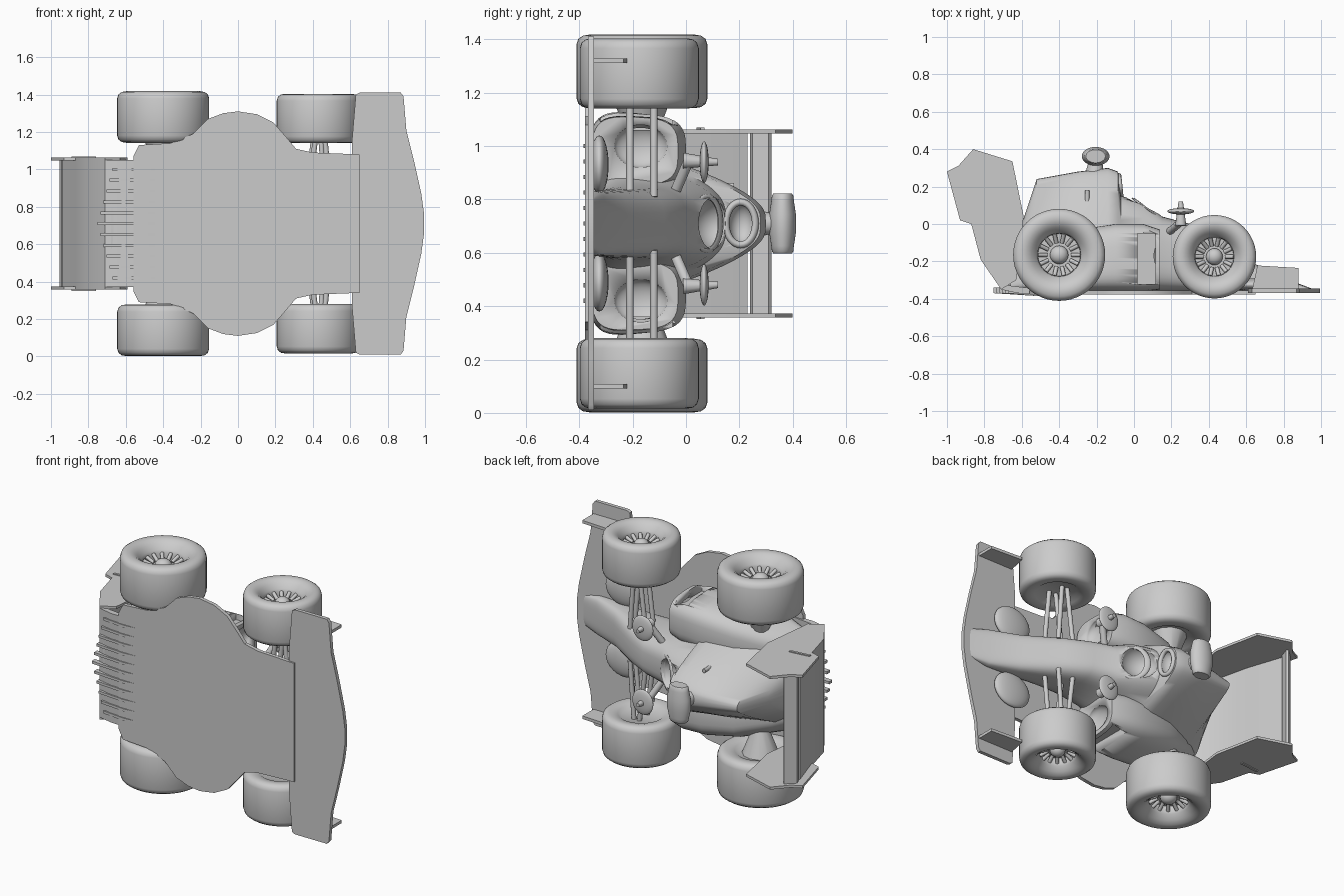
import bpy, bmesh, math
from mathutils import Vector

if "Cube" in bpy.data.objects:
    bpy.data.objects.remove(bpy.data.objects["Cube"])

grey = bpy.data.materials.new("body grey")
grey.use_nodes = True
grey.diffuse_color = (0.6, 0.6, 0.6, 1)
grey.node_tree.nodes["Principled BSDF"].inputs["Base Color"].default_value = (0.6, 0.6, 0.6, 1)

MID = 0.71  # the car lies on its side: width runs along z, car-up runs along +y


def place(x, w, h):
    return Vector((x, h, MID + w))


def finish(name, bm, angle=35):
    bmesh.ops.recalc_face_normals(bm, faces=bm.faces)
    mesh = bpy.data.meshes.new(name)
    bm.to_mesh(mesh)
    bm.free()
    ob = bpy.data.objects.new(name, mesh)
    bpy.context.collection.objects.link(ob)
    mesh.materials.append(grey)
    bpy.ops.object.select_all(action="DESELECT")
    ob.select_set(True)
    bpy.context.view_layer.objects.active = ob
    bpy.ops.object.shade_smooth_by_angle(angle=math.radians(angle))
    return ob


def prism(name, points, lo, hi, flat=False):
    """Extrude (x, width) points over height if flat, else (x, height) points over width."""
    bm = bmesh.new()
    rings = [[bm.verts.new(place(x, v, c) if flat else place(x, c, v)) for x, v in points]
             for c in (lo, hi)]
    for ring in rings:
        bm.faces.new(ring)
    for i in range(len(points)):
        j = (i + 1) % len(points)
        bm.faces.new((rings[0][i], rings[0][j], rings[1][j], rings[1][i]))
    return finish(name, bm)


def skin(bm, rings, caps=True):
    n = len(rings[0])
    for a, b in zip(rings, rings[1:]):
        for i in range(n):
            bm.faces.new((a[i], a[(i + 1) % n], b[(i + 1) % n], b[i]))
    if caps:
        bm.faces.new(rings[0])
        bm.faces.new(rings[-1])


def power(v, p):
    return math.copysign(abs(v) ** p, v)


def loft(name, sections, side=1, p=0.6, n=40):
    """Sections: x, width centre, half width, bottom, top, taper towards the top."""
    bm = bmesh.new()
    rings = []
    for x, wc, hw, lo, hi, taper in sections:
        ring = []
        for k in range(n):
            a = math.tau * k / n
            up = power(math.sin(a), p)
            w = hw * power(math.cos(a), p) * (1 - taper * (up + 1) / 2)
            ring.append(bm.verts.new(place(x, side * (wc + w), (lo + hi) / 2 + up * (hi - lo) / 2)))
        rings.append(ring)
    skin(bm, rings)
    return finish(name, bm, 50)


def lathe(name, x, w, h, profile, rx, rh, half):
    """Turn a (radius, width) profile around the width axis."""
    bm = bmesh.new()
    turn = [math.tau * k / 48 for k in range(48)]
    skin(bm, [[bm.verts.new(place(x + r * rx * math.cos(t), w + a * half, h + r * rh * math.sin(t)))
               for t in turn] for r, a in profile])
    return finish(name, bm, 45)


def ball(name, x, w, h, sx, sw, sh):
    bm = bmesh.new()
    bmesh.ops.create_uvsphere(bm, u_segments=24, v_segments=14, radius=1)
    for v in bm.verts:
        v.co = place(x + v.co.x * sx, w + v.co.z * sw, h + v.co.y * sh)
    return finish(name, bm, 60)


def rod(name, start, end, radius, tip=None):
    a, b = place(*start), place(*end)
    bm = bmesh.new()
    bmesh.ops.create_cone(bm, cap_ends=True, segments=12, radius1=radius, radius2=tip or radius,
                          depth=(b - a).length)
    turn = (b - a).to_track_quat("Z", "Y")
    for v in bm.verts:
        v.co = turn @ v.co + (a + b) / 2
    return finish(name, bm)


def hoop(name, x, h, rw, rh, lean, thick):
    """Elliptical ring facing forward, leaning back by the given slope."""
    bm = bmesh.new()
    rings = []
    for i in range(33):
        a = math.tau * i / 32
        ring = []
        for k in range(8):
            b = math.tau * k / 8
            r = thick * math.cos(b)
            up = (rh + r) * math.sin(a)
            ring.append(bm.verts.new(place(x + thick * math.sin(b) - lean * up,
                                           (rw + r) * math.cos(a), h + up)))
        rings.append(ring)
    skin(bm, rings, caps=False)
    bmesh.ops.remove_doubles(bm, verts=bm.verts, dist=0.0001)
    return finish(name, bm, 60)


def carve(ob, cutter):
    mod = ob.modifiers.new("cut", "BOOLEAN")
    mod.operation, mod.object, mod.solver = "DIFFERENCE", cutter, "EXACT"
    bpy.context.view_layer.objects.active = ob
    bpy.ops.object.modifier_apply(modifier="cut")
    bpy.data.objects.remove(cutter)


def wheel(name, x, h, w, radius, half, side):
    lathe(name + "_tyre", x, w, h,
          [(.02, -.8), (.5, -.8), (.6, -.92), (.8, -1), (.9, -.97), (.97, -.88), (1, -.72),
           (1, .72), (.97, .88), (.9, .97), (.8, 1), (.7, .97), (.6, .85), (.5, .65),
           (.47, .55), (.46, .3), (.02, .3)], radius, radius, side * half)
    ball(name + "_hub", x, w + side * half * .35, h, .2 * radius, .3 * half, .2 * radius)
    for k in range(14):
        c, s = math.cos(math.tau * k / 14), math.sin(math.tau * k / 14)
        rod(name + "_spoke", (x + .27 * radius * c, w + side * half * .35, h + .27 * radius * s),
            (x + .47 * radius * c, w + side * half * .52, h + .47 * radius * s), .011)


def mirrored(half):
    return half + [(x, -w) for x, w in reversed(half)]


# Floor, front wing
prism("floor", mirrored([(-.56, .36), (-.53, .42), (-.36, .43), (-.24, .48), (-.16, .56), (-.08, .59),
                         (0, .60), (.1, .585), (.19, .54), (.26, .46), (.31, .40), (.4, .38),
                         (.65, .37)]), -.378, -.355, True)
prism("front_wing", mirrored([(.61, .45), (.63, .69), (.65, .70), (.87, .70), (.885, .68), (.9, .5),
                              (.94, .34), (.98, .16), (.995, .05)]), -.368, -.345, True)

# Hull with nose, engine cover, cockpit
hull = loft("hull", [(-.68, 0, .26, -.36, -.2, .4), (-.59, 0, .31, -.36, .03, .85),
                     (-.52, 0, .34, -.36, .24, .88), (-.3, 0, .37, -.36, .28, .8),
                     (-.14, 0, .35, -.36, .30, .7), (-.085, 0, .34, -.36, .28, .7),
                     (-.07, 0, .31, -.36, .15, .55), (.05, 0, .25, -.36, .125, .44),
                     (.15, 0, .18, -.36, .04, .25), (.3, 0, .145, -.36, -.0, .12),
                     (.45, 0, .135, -.36, -.08, .08), (.65, 0, .13, -.365, -.215, .1),
                     (.83, 0, .125, -.365, -.3, .1), (.95, 0, .1, -.365, -.345, .1)])
carve(hull, ball("cockpit_cutter", .06, 0, .12, .12, .1, .1))
carve(hull, ball("intake_cutter", -.08, 0, .21, .06, .075, .05))
hoop("air_intake_rim", -.075, .205, .08, .055, .1, .013)
hoop("cockpit_rim", .07, .08, .1, .05, 1.3, .011)

# Camera pod on the roll hoop
lathe("camera_pod", -.205, 0, .362,
      [(.1, -1), (.7, -1), (.8, -.93), (.85, -.75), (1, -.3), (1, .3), (.85, .75), (.8, .93),
       (.7, 1), (.1, 1)], .074, .05, .112)
rod("camera_neck", (-.21, 0, .27), (-.205, 0, .34), .05, .035)
rod("antenna", (-.25, .14, .08), (-.25, .14, .18), .012)

for side, label in ((-1, "right"), (1, "left")):
    # Side pods with a recess behind each front wheel
    pod = loft(label + "_side_pod", [(-.66, .15, .13, -.36, -.24, .4), (-.5, .2, .17, -.36, -.12, .5),
                                     (-.3, .24, .18, -.36, -.03, .35), (-.1, .26, .17, -.36, .0, .2),
                                     (.05, .27, .15, -.36, .0, .12), (.14, .27, .135, -.35, -.03, .1)],
               side, .6)
    carve(pod, prism("recess_cutter", [(.02, -.32), (.115, -.32), (.115, -.05), (.02, -.05)],
                     *sorted((side * .35, side * .6))))
    carve(pod, ball("inlet_cutter", .14, side * .29, -.17, .05, .08, .1))

    # Wheels and suspension
    wheel(label + "_rear", -.4, -.165, side * .57, .246, .138, side)
    wheel(label + "_front", .43, -.175, side * .562, .223, .132, side)
    for x, h, end in ((.36, -.12, .41), (.47, -.12, .44), (.37, -.21, .42), (.5, -.21, .46)):
        rod(label + "_front_arm", (x, side * .1, h), (end, side * .5, h), .014)
    rod(label + "_rear_axle", (-.4, side * .3, -.165), (-.4, side * .47, -.165), .045, .11)

    # Mirrors
    ball(label + "_mirror", .25, side * .23, .068, .072, .078, .017)
    rod(label + "_mirror_post", (.25, side * .235, -.01), (.25, side * .23, .12), .03, .012)
    rod(label + "_mirror_arm", (.19, side * .12, -.04), (.25, side * .235, .01), .02)

    # Front wing plates and inner lobes
    c = side * .61
    prism(label + "_front_endplate", [(.63, -.36), (.88, -.36), (.88, -.235), (.66, -.222)],
          c - .009, c + .009)
    ball(label + "_wing_lobe", .65, side * .22, -.325, .13, .11, .035)

    # Rear wing endplates
    c = side * .345
    prism(label + "_rear_endplate", [(-1, .28), (-.94, .31), (-.86, .4), (-.65, .335), (-.59, .04),
                                     (-.63, -.3), (-.71, -.35), (-.82, -.19), (-.87, 0), (-.93, .02)],
          c - .008, c + .008)
    prism(label + "_endplate_rib", [(-.89, .04), (-.76, .055), (-.76, .07), (-.89, .055)],
          *sorted((c, c + side * .014)))

# Rear wing panel, upper beam
prism("rear_panel", [(-.5, -.375), (-.62, -.37), (-.71, -.35), (-.82, -.19), (-.87, 0), (-.94, .22),
                     (-.925, .23), (-.85, .01), (-.805, -.18), (-.7, -.325), (-.5, -.35)], -.34, .34)
prism("rear_beam", [(-.955, .27), (-.945, .24), (-.91, .25), (-.89, .31), (-.90, .32)], -.34, .34)

# Diffuser fins, longest in the middle
for k in range(-5, 6):
    w, end = k * .058, -.75 + abs(k) * .016
    prism("diffuser_fin", [(-.38, -.372), (-.52, -.385), (end, -.37), (end, -.34), (-.6, -.34)],
          w - .008, w + .008)
